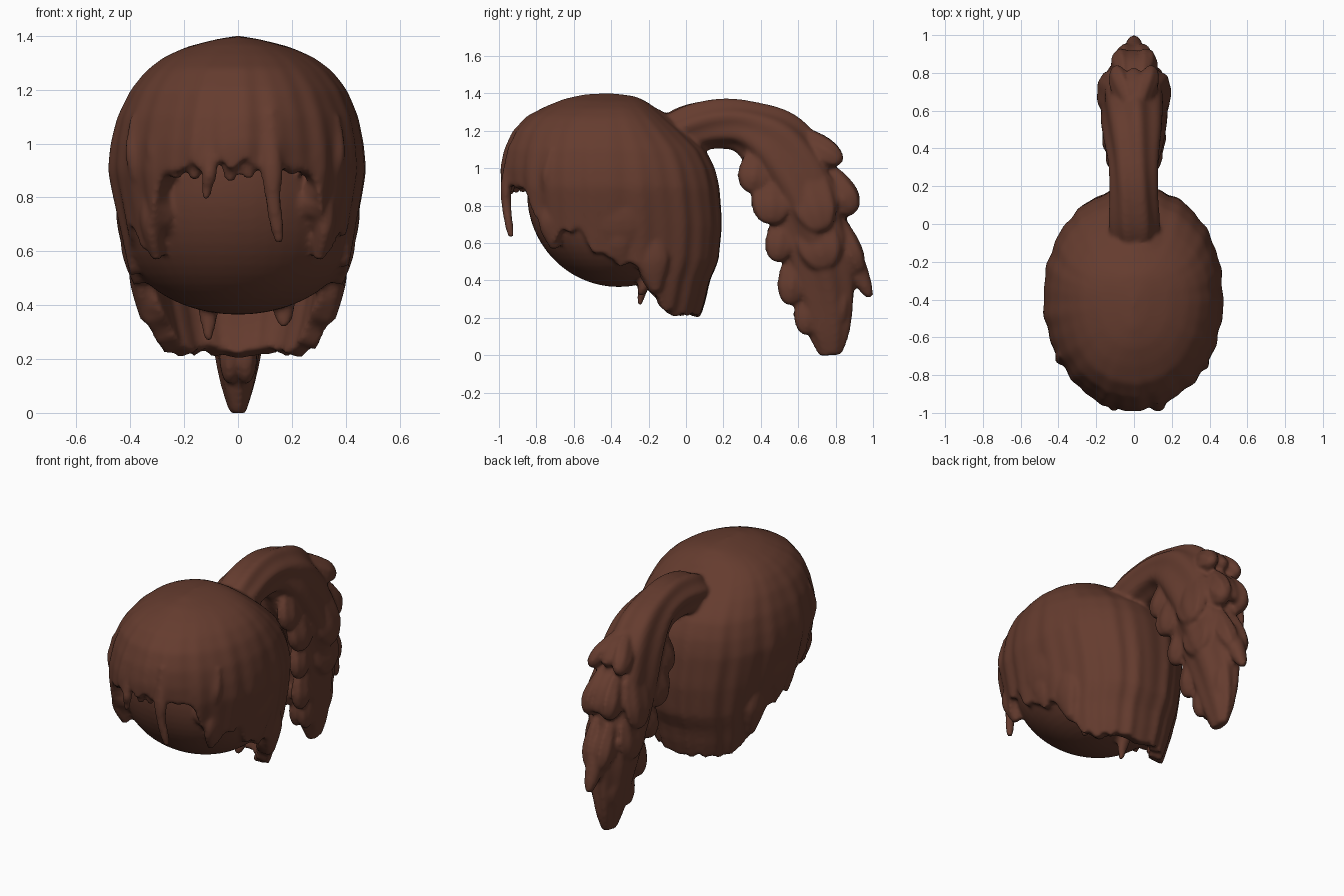
import bpy, bmesh, math, random
from mathutils import Vector

if "Cube" in bpy.data.objects:
    bpy.data.objects.remove(bpy.data.objects["Cube"])

random.seed(4)
mat = bpy.data.materials.new("brown_hair")
mat.diffuse_color = (0.13, 0.045, 0.028, 1)
mat.use_nodes = True
mat.node_tree.nodes["Principled BSDF"].inputs["Base Color"].default_value = mat.diffuse_color


def lerp(table, v):
    if v <= table[0][0]:
        return table[0][1]
    for (a, p), (b, q) in zip(table, table[1:]):
        if v <= b:
            return p + (q - p) * (v - a) / (b - a)
    return table[-1][1]


def finish(name, bm):
    bmesh.ops.recalc_face_normals(bm, faces=bm.faces)
    me = bpy.data.meshes.new(name)
    bm.to_mesh(me)
    bm.free()
    ob = bpy.data.objects.new(name, me)
    bpy.context.collection.objects.link(ob)
    me.materials.append(mat)
    return ob


def skin(bm, rings, cap_ends):
    rows = [[bm.verts.new(p) for p in r] for r in rings]
    n = len(rows[0])
    for r, s in zip(rows, rows[1:]):
        for i in range(n):
            bm.faces.new((r[i], r[(i + 1) % n], s[(i + 1) % n], s[i]))
    bm.faces.new(rows[0])
    if cap_ends:
        bm.faces.new(rows[-1])


def spline(pts, k):
    # Catmull-Rom through tuples of any length
    P = [pts[0]] + list(pts) + [pts[-1]]
    out = []
    for i in range(1, len(P) - 2):
        for j in range(k):
            t = j / k
            out.append([0.5 * (2*b + (c-a)*t + (2*a-5*b+4*c-d)*t*t + (3*b-a-3*c+d)*t**3)
                        for a, b, c, d in zip(*P[i-1:i+3])])
    return out + [list(pts[-1])]


def strand(name, pts, n=14, k=6, ridge=0.0, side=(1, 0, 0)):
    # pts: x, y, z, half width, half thickness
    S = spline(pts, k)
    rings = []
    for i, s in enumerate(S):
        a, b = S[max(i - 1, 0)], S[min(i + 1, len(S) - 1)]
        t = (Vector(b[:3]) - Vector(a[:3])).normalized()
        u = Vector(side)
        u = (u - t * u.dot(t)).normalized()
        v = t.cross(u)
        ring = []
        for j in range(n):
            q = 2 * math.pi * j / n
            g = 1 + ridge * math.cos(7 * q + i * 0.12)
            ring.append(Vector(s[:3]) + g * (u * max(s[3], .004) * math.cos(q) + v * max(s[4], .004) * math.sin(q)))
        rings.append(ring)
    bm = bmesh.new()
    skin(bm, rings, True)
    return finish(name, bm)


# Inner head form, a little fuller low down
bm = bmesh.new()
bmesh.ops.create_uvsphere(bm, u_segments=48, v_segments=32, radius=1)
for v in bm.verts:
    full = 1 + .25 * max(0, -v.co.z)
    v.co = (v.co.x * .44 * full, v.co.y * .49 - .36, v.co.z * .50 + .865)
finish("head_form", bm)

# Hair cap: silhouettes by height, hem by angle from the front
W = [(.2, .33), (.3, .36), (.4, .385), (.5, .40), (.6, .42), (.8, .46), (.9, .478), (1, .468),
     (1.1, .445), (1.2, .40), (1.27, .345), (1.32, .28), (1.36, .19), (1.39, .07), (1.4, 0)]
F = [(.4, .50), (.7, .55), (.9, .575), (1, .575), (1.1, .555), (1.2, .515), (1.28, .44), (1.33, .34),
     (1.37, .24), (1.395, .13), (1.402, 0)]
B = [(.18, .48), (.3, .52), (.4, .54), (.5, .59), (.7, .605), (.9, .585), (1, .56), (1.1, .51), (1.2, .40),
     (1.29, .29), (1.35, .21), (1.385, .14), (1.402, 0)]
HEM = [(0, .92), (30, .90), (38, .86), (45, .72), (52, .61), (58, .60), (64, .67), (72, .66), (82, .53),
       (95, .50), (105, .45), (113, .32), (122, .25), (135, .21), (160, .22), (180, .20)]
NA, NT = 160, 40
rings = []
for i in range(1, NT + 1):
    t = i / NT
    ring = []
    for j in range(NA):
        a = 2 * math.pi * j / NA
        deg = abs((math.degrees(a) + 180) % 360 - 180)
        jag = .035 * abs(math.sin(a * 13 + .5)) + .012 * math.sin(a * 31)
        if deg > 120:
            jag *= .5
        z = 1.402 - (1.422 - lerp(HEM, deg) - jag) * t ** 1.8
        c, s = math.cos(a), math.sin(a)
        g = 1 + t * (.011 * math.sin(a * 17 + 2 * t) + .010 * math.sin(a * 29 - t)) + .008 * math.sin(9 * t + 3 * a)
        if c < 0:
            c = -abs(c) ** .9
            s = math.copysign(abs(s) ** .85, s)
        ring.append((lerp(W, z) * s * g, -.41 - c * lerp(F if c > 0 else B, z) * g, z))
    rings.append(ring)
bm = bmesh.new()
skin(bm, rings, False)
cap = finish("hair_cap", bm)
cap.modifiers.new("soften", 'SMOOTH').iterations = 2
so = cap.modifiers.new("thickness", 'SOLIDIFY')
so.thickness = .08
so.offset = -1

# Fringe wisps and small nape wisps
strand("fringe_wisp_long", [(.12, -.93, 1.12, .02, .02), (.125, -.96, .92, .04, .03), (.13, -.96, .80, .03, .026),
                            (.145, -.945, .69, .026, .022), (.155, -.935, .63, .016, .014)])
strand("fringe_wisp_short", [(-.10, -.93, 1.05, .02, .02), (-.105, -.965, .90, .03, .025),
                             (-.115, -.955, .84, .022, .02), (-.12, -.95, .79, .015, .014)])
for i, x in enumerate((-.38, -.30, -.23, -.16, -.03, .04, .20, .27, .36)):
    y = -.41 - .55 * math.sqrt(1 - (x / .475) ** 2)
    tip = .86 + .03 * random.random()
    strand("fringe_lock", [(x, y + .05, 1.1, .02, .015), (x, y + .025, .97, .04, .03), (x, y + .02, tip, .018, .018)])
for x, z in ((-.11, .265), (.17, .32)):
    strand("nape_wisp", [(x, -.20, .46, .05, .05), (x, -.23, .36, .035, .03), (x, -.25, z, .013, .013)])

# Side locks
for m in (-1, 1):
    for y, x, top, tip, w in ((-.72, .33, .85, .57, .07), (-.36, .40, .75, .48, .08), (-.18, .37, .68, .34, .09)):
        strand("side_lock", [(m * x, y, top, .02, w * .4), (m * (x - .005), y, (top + tip) / 2, .04, w),
                             (m * (x - .03), y + .02, tip, .02, .025)])

# Ponytail core
strand("ponytail", [(0, -.18, 1.16, .09, .06), (0, -.02, 1.205, .13, .12), (0, .16, 1.24, .125, .13),
                    (0, .32, 1.22, .13, .14), (0, .47, 1.12, .155, .195), (0, .59, .93, .17, .215),
                    (0, .66, .72, .165, .19), (0, .72, .5, .135, .18), (0, .75, .3, .10, .15),
                    (0, .765, .12, .065, .11), (0, .77, .0, .03, .06)], n=56, k=8, ridge=.06)

# Layered ponytail locks: start, tip, width across the tail, thickness; mirrored left and right
LOCKS = [((.03, .58, 1.2), (.10, .83, 1.03), .07, .05), ((.05, .70, 1.02), (.07, .90, .76), .09, .06),
         ((.05, .76, .78), (.035, .93, .44), .07, .06), ((.09, .62, 1.08), (.165, .72, .66), .12, .05),
         ((.10, .67, .80), (.125, .74, .46), .12, .045), ((.08, .42, 1.14), (.11, .34, .87), .09, .05),
         ((.09, .48, 1.02), (.13, .45, .70), .11, .05), ((.07, .55, .80), (.09, .48, .50), .08, .05),
         ((.05, .61, .60), (.05, .55, .27), .08, .05), ((.03, .66, .42), (.03, .64, .11), .07, .04),
         ((.04, .75, .52), (.045, .80, .16), .09, .045)]
for p, q, w, th in LOCKS:
    for m in (-1, 1):
        a, b = Vector((m * p[0], p[1], p[2])), Vector((m * q[0], q[1], q[2]))
        pts = [(*a.lerp(b, f), w * g, th * h) for f, g, h in
               ((0, .5, .3), (.35, .95, .7), (.7, 1, 1), (.92, .65, .7), (1, .25, .3))]
        strand("ponytail_lock", pts, n=28, k=5, ridge=.07, side=(0, 1, 0))
for p, q, w in (((0, .78, .74), (0, .985, .31), .06), ((0, .72, 1.04), (0, .91, .79), .07),
                ((0, .58, 1.2), (0, .82, 1.06), .07)):
    a, b = Vector(p), Vector(q)
    strand("ponytail_back_lock", [(*a.lerp(b, f), w * g, .06 * g) for f, g in ((0, .4), (.5, 1), (.85, .7), (1, .3))])

# Fuse every strand into one sculpted surface
bpy.context.view_layer.update()
bpy.ops.object.select_all(action='SELECT')
bpy.context.view_layer.objects.active = cap
bpy.ops.object.convert(target='MESH')
bpy.ops.object.join()
hair = bpy.context.view_layer.objects.active
hair.name = "hair_with_ponytail"
rm = hair.modifiers.new("fuse", 'REMESH')
rm.mode = 'VOXEL'
rm.voxel_size = .0125
rm.use_smooth_shade = True
sm = hair.modifiers.new("melt", 'SMOOTH')
sm.factor = .5
sm.iterations = 5
